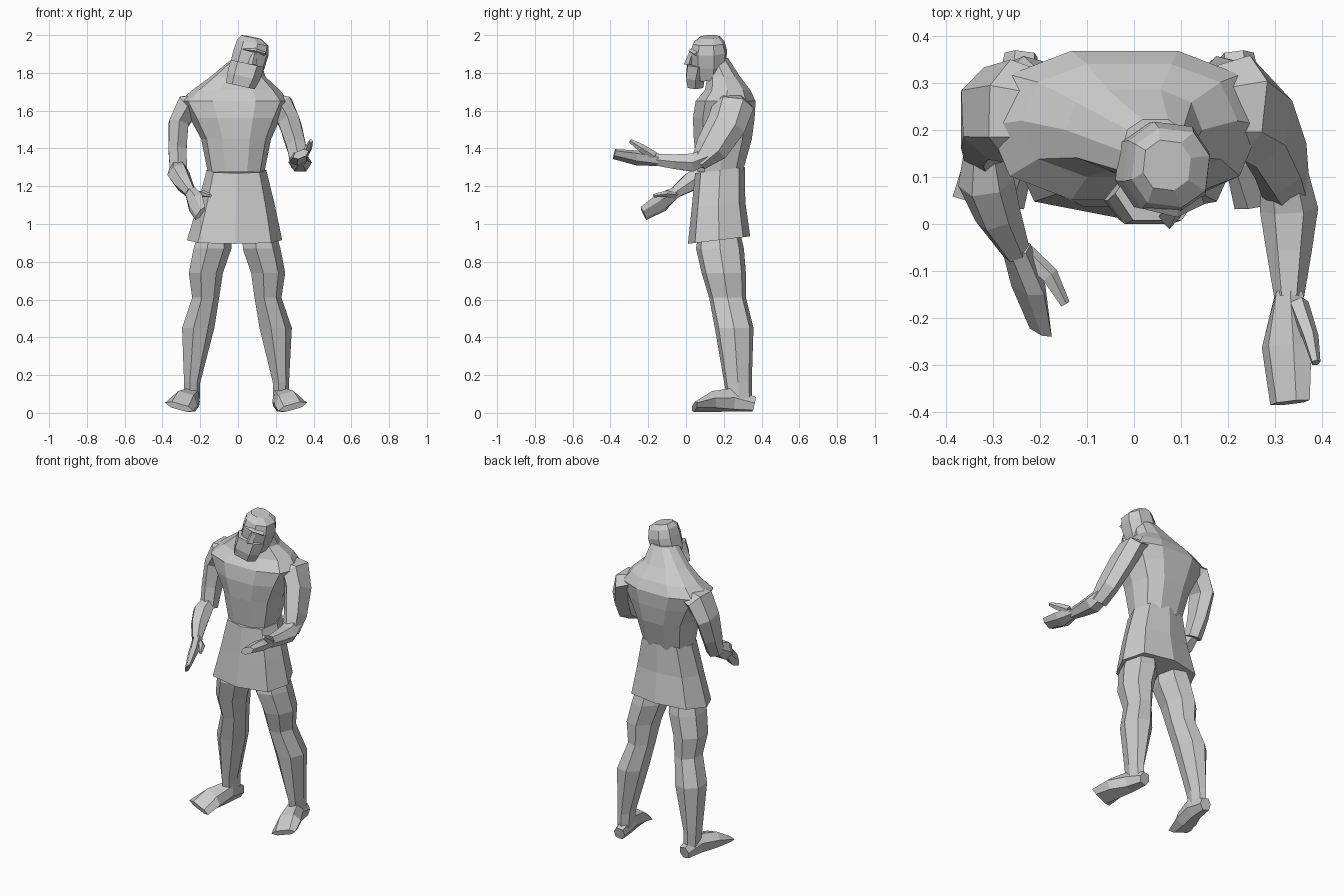
import bpy, bmesh, math
from mathutils import Vector


def loft(name, rings, n=6, ref=(1, 0, 0), flat=False, box=1.0, tilt=(0, 0), phase=0.0):
    """Skin rings (x, y, z, half_a, half_b); flat keeps rings horizontal (with tilt),
    otherwise they stand square to the path with half_a along ref."""
    bm = bmesh.new()
    pts = [Vector(r[:3]) for r in rings]
    loops = []
    for i, r in enumerate(rings):
        if flat:
            u, v = Vector((1, 0, tilt[0])), Vector((0, 1, tilt[1]))
        else:
            t = (pts[min(i + 1, len(pts) - 1)] - pts[max(i - 1, 0)]).normalized()
            u = Vector(ref)
            u = (u - t * u.dot(t)).normalized()
            v = t.cross(u)
        loop = []
        for k in range(n):
            a = 2 * math.pi * (k + phase) / n
            c, s = math.cos(a), math.sin(a)
            c = math.copysign(abs(c) ** box, c)
            s = math.copysign(abs(s) ** box, s)
            loop.append(bm.verts.new(pts[i] + u * (c * r[3]) + v * (s * r[4])))
        loops.append(loop)
    for a, b in zip(loops, loops[1:]):
        for k in range(n):
            j = (k + 1) % n
            bm.faces.new((a[k], a[j], b[j], b[k]))
    bm.faces.new(loops[0])
    bm.faces.new(loops[-1])
    bmesh.ops.recalc_face_normals(bm, faces=bm.faces)
    me = bpy.data.meshes.new(name)
    bm.to_mesh(me)
    bm.free()
    ob = bpy.data.objects.new(name, me)
    bpy.context.collection.objects.link(ob)
    return ob


# Torso, rising into sloping neck muscles
loft("torso", [
    (-0.01, 0.18, 1.275, 0.15, 0.125),
    (-0.01, 0.195, 1.45, 0.185, 0.16),
    (-0.015, 0.20, 1.56, 0.24, 0.17),
    (-0.02, 0.21, 1.65, 0.29, 0.165),
    (-0.01, 0.22, 1.71, 0.23, 0.125),
    (0.00, 0.20, 1.78, 0.145, 0.09),
    (0.045, 0.155, 1.88, 0.07, 0.07)], n=10, flat=True, box=0.8)

# Flared tunic skirt
loft("tunic_skirt", [
    (-0.018, 0.175, 0.915, 0.252, 0.165),
    (-0.01, 0.172, 1.10, 0.205, 0.142),
    (-0.008, 0.18, 1.285, 0.158, 0.132)], n=8, flat=True, box=0.75, tilt=(0, 0.12))

# Legs and turned-out feet
for side, s in (("left", 1), ("right", -1)):
    def m(rings):
        return [(s * x - 0.01, *rest) for x, *rest in rings]
    loft(side + "_leg", m([
        (0.115, 0.175, 0.97, 0.09, 0.11),
        (0.13, 0.18, 0.87, 0.105, 0.13),
        (0.165, 0.20, 0.74, 0.095, 0.12),
        (0.165, 0.22, 0.61, 0.075, 0.10),
        (0.205, 0.255, 0.45, 0.09, 0.105),
        (0.235, 0.275, 0.16, 0.045, 0.075),
        (0.235, 0.285, 0.06, 0.042, 0.065)]), n=7, flat=True)
    loft(side + "_foot", m([
        (0.23, 0.36, 0.045, 0.036, 0.04),
        (0.24, 0.25, 0.07, 0.05, 0.065),
        (0.275, 0.14, 0.06, 0.075, 0.052),
        (0.30, 0.045, 0.032, 0.08, 0.018)]), n=6, box=0.8, ref=(1, 0, s * 0.22))

# Lowered right arm
loft("right_upper_arm", [
    (-0.19, 0.23, 1.64, 0.09, 0.055),
    (-0.265, 0.24, 1.625, 0.11, 0.075),
    (-0.315, 0.235, 1.53, 0.10, 0.06),
    (-0.32, 0.195, 1.39, 0.075, 0.055),
    (-0.315, 0.155, 1.275, 0.05, 0.052)], ref=(0, 1, 0))
loft("right_forearm", [
    (-0.32, 0.17, 1.31, 0.04, 0.035),
    (-0.315, 0.09, 1.265, 0.06, 0.06),
    (-0.29, 0.02, 1.22, 0.05, 0.055),
    (-0.25, -0.06, 1.165, 0.03, 0.033)])
loft("right_hand", [
    (-0.25, -0.05, 1.17, 0.035, 0.03),
    (-0.225, -0.13, 1.115, 0.06, 0.028),
    (-0.20, -0.225, 1.055, 0.045, 0.013)], ref=(0.5, -0.2, 0.8))
loft("right_thumb", [
    (-0.235, -0.06, 1.155, 0.022, 0.022),
    (-0.18, -0.11, 1.16, 0.02, 0.017),
    (-0.147, -0.17, 1.15, 0.011, 0.01)], n=5)

# Raised left arm, palm held forward
loft("left_upper_arm", [
    (0.16, 0.24, 1.645, 0.09, 0.055),
    (0.235, 0.25, 1.625, 0.11, 0.07),
    (0.275, 0.215, 1.53, 0.105, 0.066),
    (0.312, 0.135, 1.40, 0.09, 0.058),
    (0.325, 0.065, 1.32, 0.045, 0.054)], ref=(0, 1, 0))
loft("left_forearm", [
    (0.32, 0.11, 1.355, 0.05, 0.045),
    (0.33, 0.03, 1.325, 0.062, 0.055),
    (0.33, -0.06, 1.33, 0.048, 0.045),
    (0.33, -0.155, 1.34, 0.032, 0.036)])
loft("left_hand", [
    (0.33, -0.145, 1.34, 0.032, 0.034),
    (0.325, -0.26, 1.35, 0.058, 0.035),
    (0.332, -0.38, 1.37, 0.046, 0.022)], ref=(1, 0, 0.45))
loft("left_thumb", [
    (0.35, -0.17, 1.36, 0.022, 0.025),
    (0.375, -0.24, 1.405, 0.018, 0.022),
    (0.387, -0.295, 1.44, 0.01, 0.011)], n=5)

# Head, leaning sideways and forward
loft("head", [
    (0.035, 0.12, 1.77, 0.075, 0.075),
    (0.05, 0.12, 1.84, 0.092, 0.095),
    (0.07, 0.12, 1.91, 0.094, 0.1),
    (0.078, 0.12, 1.96, 0.085, 0.086),
    (0.07, 0.125, 1.99, 0.052, 0.055)], n=8, flat=True, tilt=(-0.2, 0.03), phase=0.3, box=0.85)
loft("beard", [
    (0.012, 0.05, 1.73, 0.076, 0.046),
    (0.03, 0.05, 1.78, 0.086, 0.056),
    (0.05, 0.065, 1.85, 0.09, 0.064)], flat=True, box=0.8, tilt=(-0.22, 0))
loft("nose", [
    (0.075, 0.015, 1.845, 0.024, 0.026),
    (0.09, 0.035, 1.915, 0.014, 0.016)], n=4, flat=True)
loft("brow", [
    (0.03, 0.05, 1.925, 0.014, 0.02),
    (0.09, 0.032, 1.917, 0.016, 0.018),
    (0.14, 0.06, 1.90, 0.014, 0.02)], n=4, ref=(0, 0, 1))
